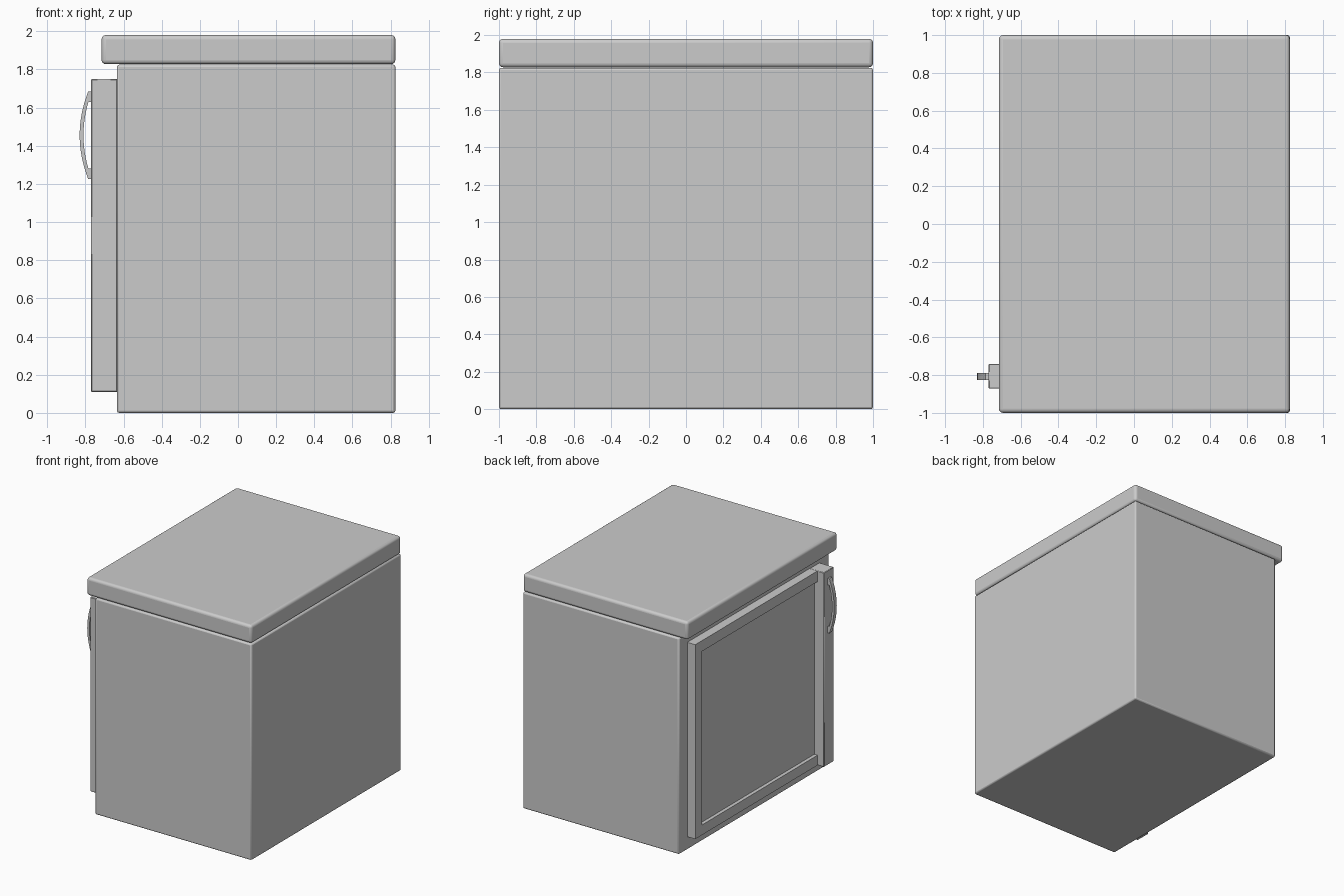
import bpy, bmesh, math

if "Cube" in bpy.data.objects:
    bpy.data.objects.remove(bpy.data.objects["Cube"])


def finish(obj, bevel, segments):
    if bevel:
        mod = obj.modifiers.new("Bevel", 'BEVEL')
        mod.width = bevel
        mod.segments = segments
        mod.limit_method = 'ANGLE'
        mod.angle_limit = math.radians(40)
    bpy.ops.object.select_all(action='DESELECT')
    obj.select_set(True)
    bpy.context.view_layer.objects.active = obj
    bpy.ops.object.shade_smooth_by_angle(angle=math.radians(30))
    return obj


def prism(name, profile, axis, lo, hi, bevel=0.0, segments=2):
    """Extrude a 2D profile along axis: 'x' takes (y, z), 'y' takes (x, z)."""
    bm = bmesh.new()
    place = (lambda a, b, d: (d, a, b)) if axis == 'x' else (lambda a, b, d: (a, d, b))
    near = [bm.verts.new(place(a, b, lo)) for a, b in profile]
    far = [bm.verts.new(place(a, b, hi)) for a, b in profile]
    bm.faces.new(near)
    bm.faces.new(far)
    for i in range(len(near)):
        j = (i + 1) % len(near)
        bm.faces.new((near[i], near[j], far[j], far[i]))
    bmesh.ops.recalc_face_normals(bm, faces=bm.faces)
    mesh = bpy.data.meshes.new(name)
    bm.to_mesh(mesh)
    bm.free()
    obj = bpy.data.objects.new(name, mesh)
    bpy.context.collection.objects.link(obj)
    return finish(obj, bevel, segments)


def box(name, x, y, z, bevel=0.0, segments=2):
    rect = [(x[0], z[0]), (x[1], z[0]), (x[1], z[1]), (x[0], z[1])]
    return prism(name, rect, 'y', y[0], y[1], bevel, segments)


# Cabinet body and overhanging top
box("cabinet_body", (-0.635, 0.825), (-1, 1), (0, 1.825), 0.012)
box("cabinet_top", (-0.715, 0.825), (-1, 1), (1.828, 1.98), 0.022, 4)

# Door: three-sided frame, recessed panel, thick stile carrying the handle
y_in, y_out, y_stile = 0.80, 0.89, -0.74
z_out, z_in = (0.11, 1.75), (0.195, 1.66)
frame = [(y_stile, z_out[0]), (y_out, z_out[0]), (y_out, z_out[1]), (y_stile, z_out[1]),
         (y_stile, z_in[1]), (y_in, z_in[1]), (y_in, z_in[0]), (y_stile, z_in[0])]
prism("door_frame", frame, 'x', -0.71, -0.634)
box("door_panel", (-0.68, -0.634), (y_stile, y_in), z_in)
box("door_handle_stile", (-0.77, -0.634), (-0.872, y_stile), z_out, 0.004, 1)

# Bowed pull handle with a small foot at each end
mid_z, half, steps = 1.455, 0.23, 16
arc = [(i / steps * 2 - 1) for i in range(steps + 1)]
outer = [(-0.785 - 0.045 * (1 - t * t), mid_z + half * t) for t in arc]
inner = [(x + 0.02, z) for x, z in reversed(outer)]
prism("handle_bow", outer + inner, 'y', -0.825, -0.79)
for label, side in (("lower", -1), ("upper", 1)):
    z0, z1 = sorted((mid_z + side * half, mid_z + side * 0.175))
    box(label + "_handle_foot", (-0.785, -0.765), (-0.825, -0.79), (z0, z1))
